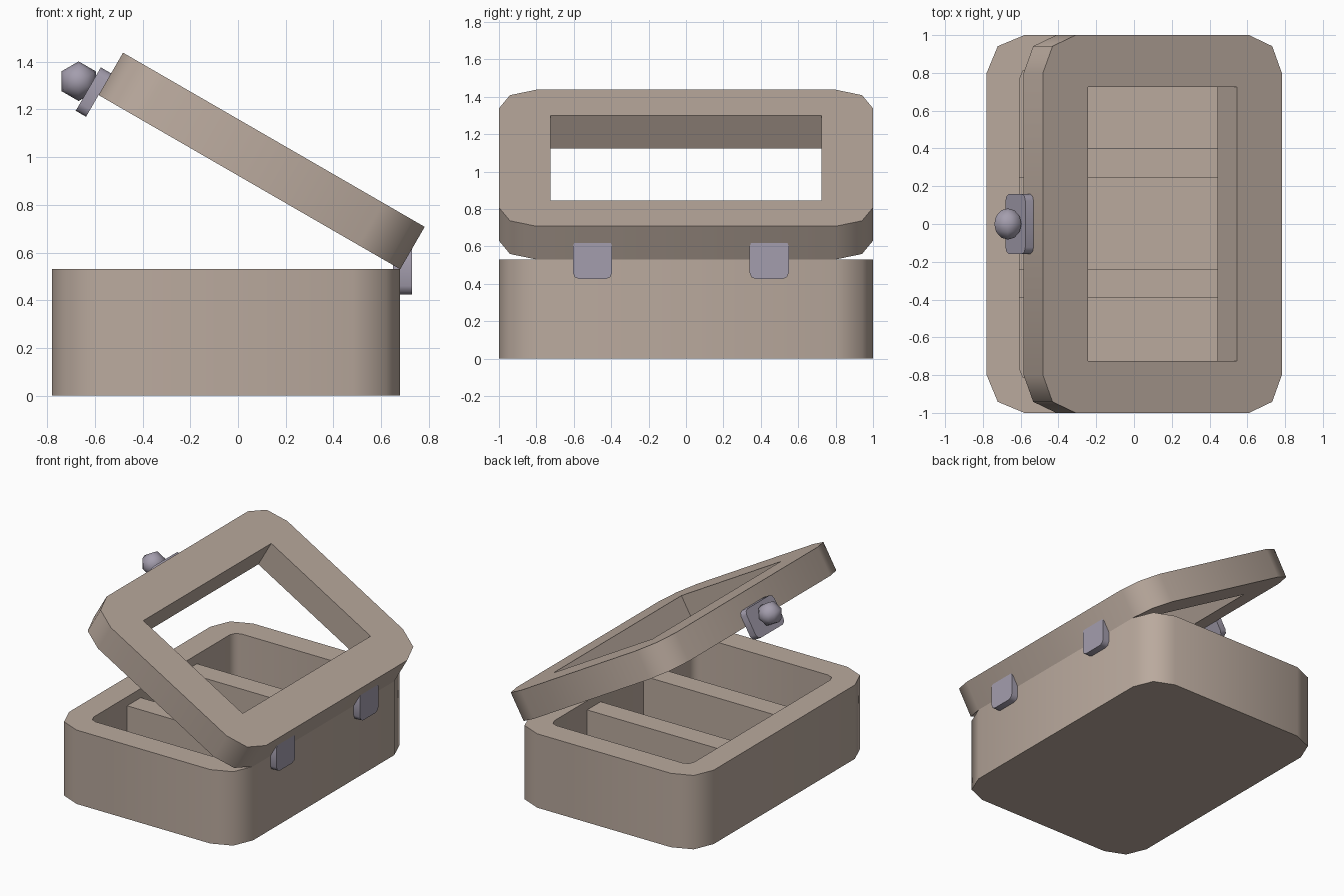
import bpy
import bmesh
from math import cos, sin, pi, radians
from mathutils import Matrix, Vector

cube = bpy.data.objects.get("Cube")
if cube:
    bpy.data.objects.remove(cube, do_unlink=True)


def material(name, rgb):
    mat = bpy.data.materials.new(name)
    mat.use_nodes = True
    mat.diffuse_color = (*rgb, 1)
    mat.node_tree.nodes["Principled BSDF"].inputs["Base Color"].default_value = (*rgb, 1)
    return mat


wood = material("pale wood", (0.49, 0.40, 0.34))
metal = material("grey metal", (0.37, 0.34, 0.42))


def finish(name, bm, mat, matrix):
    bmesh.ops.recalc_face_normals(bm, faces=bm.faces)
    mesh = bpy.data.meshes.new(name)
    bm.to_mesh(mesh)
    bm.free()
    mesh.materials.append(mat)
    obj = bpy.data.objects.new(name, mesh)
    bpy.context.collection.objects.link(obj)
    obj.matrix_world = matrix
    return obj


def prism(name, low, high, mat, radius=0, matrix=Matrix()):
    """Box from low to high whose upright edges are rounded in two steps."""
    bm = bmesh.new()
    verts = []
    corners = ((high, high), (low, high), (low, low), (high, low))
    for i, (cx, cy) in enumerate(corners):
        sx = 1 if cx is high else -1
        sy = 1 if cy is high else -1
        centre = Vector((cx[0] - sx * radius, cy[1] - sy * radius, low[2]))
        for step in range(3 if radius else 1):
            a = (i + step / 2) * pi / 2
            verts.append(bm.verts.new(centre + radius * Vector((cos(a), sin(a), 0))))
    base = bm.faces.new(verts)
    top = bmesh.ops.extrude_face_region(bm, geom=[base], use_keep_orig=True)["geom"]
    bmesh.ops.translate(bm, vec=(0, 0, high[2] - low[2]),
                        verts=[v for v in top if isinstance(v, bmesh.types.BMVert)])
    return finish(name, bm, mat, matrix)


def cut(obj, cutter):
    mod = obj.modifiers.new("opening", 'BOOLEAN')
    mod.operation = 'DIFFERENCE'
    mod.solver = 'EXACT'
    mod.object = cutter
    cutter.hide_render = True
    with bpy.context.temp_override(object=obj, active_object=obj):
        bpy.ops.object.modifier_apply(modifier=mod.name)
    bpy.data.objects.remove(cutter, do_unlink=True)


parts = []

# Box body with a hollow inside
LEFT, RIGHT, RIM, WALL = -0.78, 0.68, 0.53, 0.175
body = prism("box_body", (LEFT, -1, 0), (RIGHT, 1, RIM), wood, 0.2)
hollow = prism("hollow_cutter", (LEFT + WALL, -1 + WALL, 0.1),
               (RIGHT - WALL, 1 - WALL, 0.7), wood, 0.055)
bpy.context.view_layer.update()
cut(body, hollow)
parts.append(body)

# Two dividers
for name, y in (("front_divider", -0.315), ("back_divider", 0.322)):
    parts.append(prism(name, (LEFT + WALL - 0.02, y - 0.077, 0.08),
                       (RIGHT - WALL + 0.02, y + 0.077, 0.465), wood))

# Open lid frame, turned about the hinge edge
LENGTH, THICK, FRAME = 1.46, 0.205, 0.275
tilt = Matrix.Translation((RIGHT, 0, RIM)) @ Matrix.Rotation(radians(30), 4, 'Y')
lid = prism("lid_frame", (-LENGTH, -1, 0), (0, 1, THICK), wood, 0.2, tilt)
window = prism("window_cutter", (FRAME - LENGTH, FRAME - 1, -0.1),
               (-FRAME, 1 - FRAME, THICK + 0.1), wood, 0, tilt)
bpy.context.view_layer.update()
cut(lid, window)
parts.append(lid)

# Hinge plates on the box wall
stand = Matrix.Rotation(pi / 2, 4, 'Y')
for name, y in (("front_hinge", -0.5), ("back_hinge", 0.445)):
    place = Matrix.Translation((RIGHT, y, RIM)) @ stand
    parts.append(prism(name, (-0.105, -0.105, -0.03), (0.105, 0.105, 0.05),
                       metal, 0.035, place))

# Latch plate on the free edge of the lid
place = tilt @ Matrix.Translation((-LENGTH, 0, 0)) @ stand
parts.append(prism("latch_plate", (-0.105, -0.158, -0.05), (0.105, 0.158, 0),
                   metal, 0.035, place))

# Six-sided latch knob
bm = bmesh.new()
bmesh.ops.create_uvsphere(bm, u_segments=6, v_segments=6, radius=0.083)
parts.append(finish("latch_knob", bm, metal,
                    Matrix.Translation((-0.668, 0, 1.318)) @ Matrix.Rotation(pi / 2, 4, 'X')))

# Smooth the rounded corners, keep the square edges sharp
bpy.ops.object.select_all(action='DESELECT')
for obj in parts:
    obj.select_set(True)
bpy.context.view_layer.objects.active = body
bpy.ops.object.shade_smooth_by_angle(angle=radians(65))
